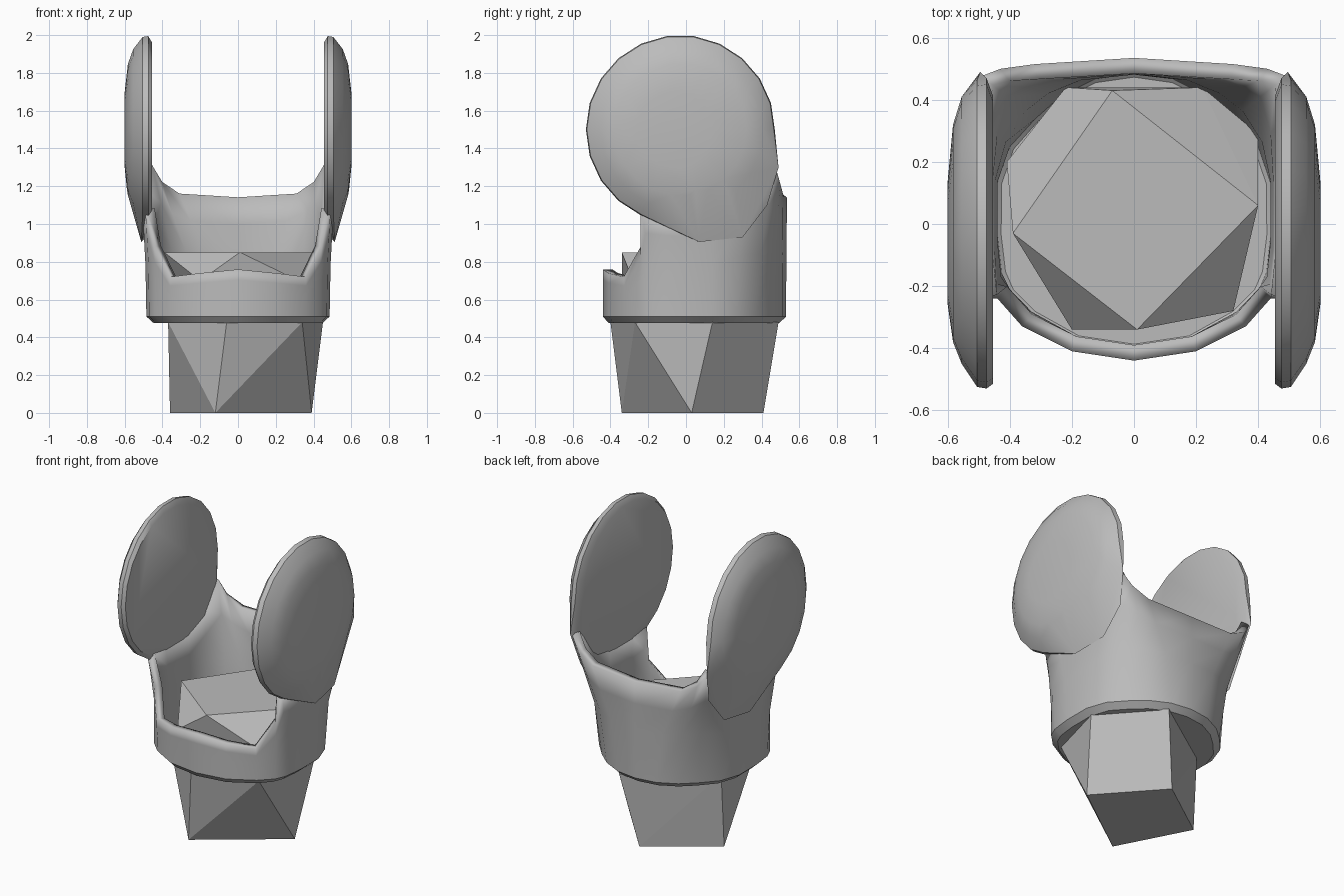
import bpy, bmesh, math
from mathutils import Vector

cube = bpy.data.objects.get("Cube")
if cube:
    bpy.data.objects.remove(cube, do_unlink=True)

grey = bpy.data.materials.new("plain_grey")
grey.use_nodes = True
colour = (0.5, 0.5, 0.5, 1)
grey.diffuse_color = colour
grey.node_tree.nodes["Principled BSDF"].inputs["Base Color"].default_value = colour


def finish(bm, name, smooth=None):
    mesh = bpy.data.meshes.new(name)
    bm.to_mesh(mesh)
    bm.free()
    obj = bpy.data.objects.new(name, mesh)
    bpy.context.collection.objects.link(obj)
    mesh.materials.append(grey)
    if smooth:
        bpy.ops.object.select_all(action='DESELECT')
        obj.select_set(True)
        bpy.context.view_layer.objects.active = obj
        bpy.ops.object.shade_smooth_by_angle(angle=math.radians(smooth))
    return obj


def hull(name, points, smooth=None):
    """Convex block around a set of points."""
    bm = bmesh.new()
    for p in points:
        bm.verts.new(p)
    bmesh.ops.convex_hull(bm, input=bm.verts)
    loose = [v for v in bm.verts if not v.link_faces]
    bmesh.ops.delete(bm, geom=loose, context='VERTS')
    bmesh.ops.dissolve_limit(bm, angle_limit=.02, verts=bm.verts, edges=bm.edges)
    bmesh.ops.recalc_face_normals(bm, faces=bm.faces)
    return finish(bm, name, smooth)


def at(z, outline):
    return [(x, y, z) for x, y in outline]


# Faceted neck: a turned rectangle widening up into the collar
foot = [(-.36, .12), (-.12, -.34), (.39, .03), (.05, .41)]
rim = [(-.37, -.17), (-.06, -.40), (.34, -.27), (.45, .14),
       (.14, .49), (-.36, .15)]
hull("neck", at(0, foot) + at(.48, rim))

# Stump of the neck inside the collar, with a square flat top
stump_top = [(-.07, .43), (.40, .06), (.01, -.34), (-.39, -.03)]
stump_base = [(-.2, -.34), (.32, -.28), (.4, .29), (.22, .44), (-.22, .44), (-.41, .2)]
hull("neck_stump", at(.85, stump_top) + at(.7, stump_base))

# Collar half-columns, front to back: base x, y, then rim x, y, z
columns = [
    (0, -.44, 0, -.44, .76), (.2, -.41, .2, -.41, .74),
    (.36, -.32, .36, -.33, .72), (.44, -.24, .44, -.24, .88),
    (.47, -.17, .49, -.24, 1.08), (.485, -.04, .505, -.1, 1.06),
    (.485, .14, .505, .14, 1.06), (.44, .27, .51, .33, 1.15),
    (.35, .37, .495, .475, 1.3), (.26, .45, .43, .5, 1.21),
    (.14, .51, .32, .515, 1.155), (0, .53, 0, .535, 1.14)]
mirrored = [(-a, b, -c, d, e) for a, b, c, d, e in columns[-2:0:-1]]

bm = bmesh.new()
rings = []
for bx, by, tx, ty, tz in columns + mirrored:
    base, top = Vector((bx, by, .51)), Vector((tx, ty, tz))
    lip = Vector((bx * .92, by * .93, .475))
    waist = base.lerp(top, .25)
    waist.z = min(.85, (.51 + tz) / 2)
    rings.append([bm.verts.new(p) for p in (lip, base, waist, waist.lerp(top, .55), top)])
for a, b in zip(rings, rings[1:] + rings[:1]):
    for k in range(len(a) - 1):
        bm.faces.new((a[k], b[k], b[k + 1], a[k + 1]))
bm.faces.new([r[0] for r in reversed(rings)])
collar = finish(bm, "collar", 35)
wall = collar.modifiers.new("wall", 'SOLIDIFY')
wall.thickness = .05
wall.offset = -1


# Round ear pads: flat inside, domed outside, with a root running down the collar
def ear_pad(name, side, sides=22):
    # inner face, edge, shoulder and dome as x, radius, centre y
    profile = [(.455, .465, -.05), (.475, .5, -.03), (.505, .495, -.03),
               (.555, .43, -.02), (.583, .35, -.03), (.6, .2, -.06)]
    root = [(.512, .07, .905), (.487, .3, .93), (.465, .43, 1.1),
            (.495, .49, 1.3), (.588, .05, 1.18)]
    points = [(side * x, y, z) for x, y, z in root]
    for x, radius, cy in profile:
        for i in range(sides):
            t = math.tau * i / sides
            points.append((side * x, cy + radius * math.cos(t),
                           1.5 + radius * math.sin(t)))
    hull(name, points, 35)


ear_pad("left_ear_pad", 1)
ear_pad("right_ear_pad", -1)
